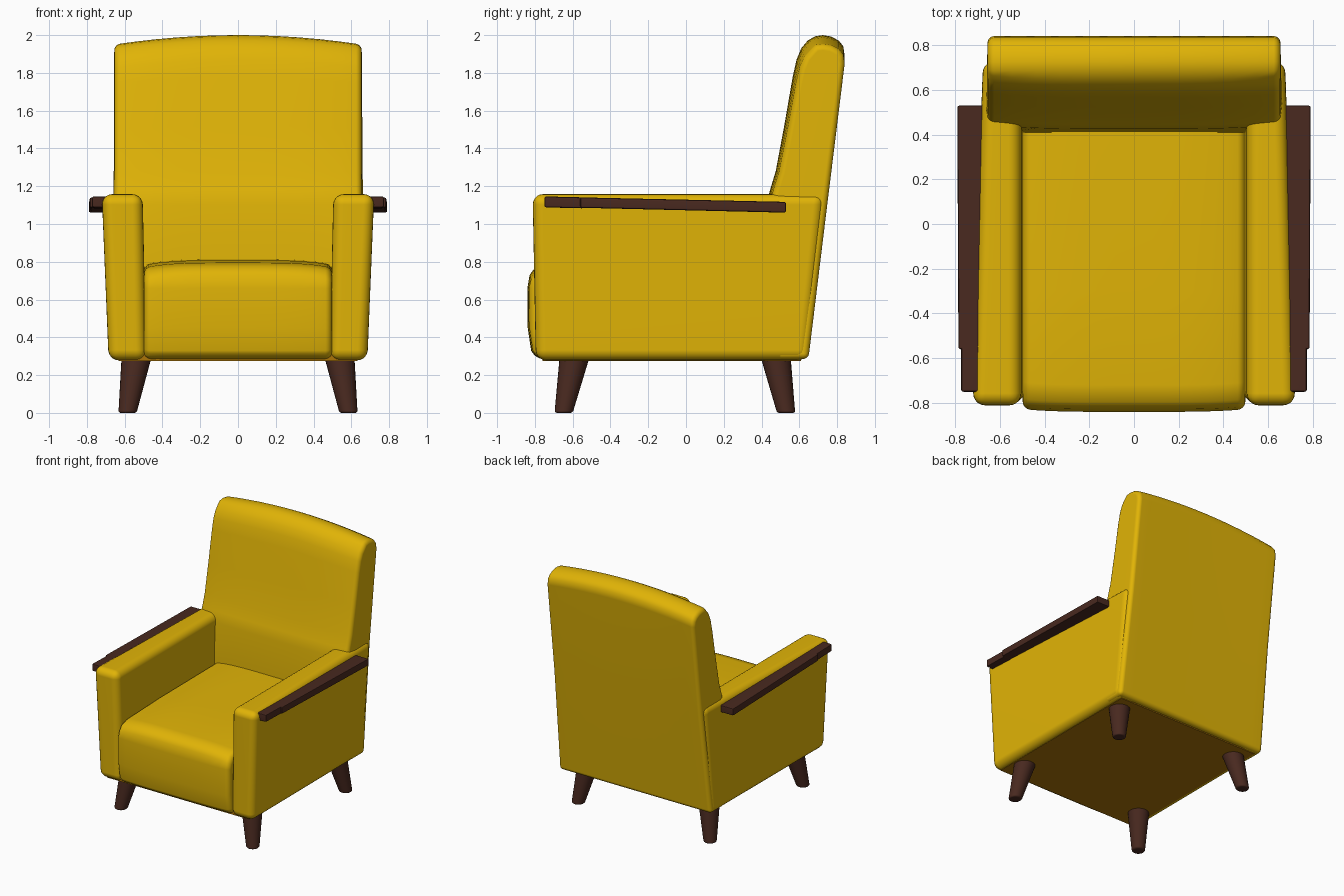
import bpy, bmesh, math
from mathutils import Vector

if "Cube" in bpy.data.objects:
    bpy.data.objects.remove(bpy.data.objects["Cube"])


def material(name, rgb):
    m = bpy.data.materials.new(name)
    m.diffuse_color = (*rgb, 1)
    m.use_nodes = True
    m.node_tree.nodes["Principled BSDF"].inputs["Base Color"].default_value = m.diffuse_color
    return m


YELLOW = material("mustard fabric", (0.75, 0.455, 0.002))
WOOD = material("dark brown wood", (0.066, 0.022, 0.014))
LINING = material("underside lining", (0.41, 0.175, 0.002))


def finish(name, bm, mat, bevel=0.0, segments=4):
    """Round the sharp edges, shade smooth and link the object."""
    bmesh.ops.recalc_face_normals(bm, faces=bm.faces[:])
    if bevel:
        sharp = [e for e in bm.edges if len(e.link_faces) == 2
                 and e.calc_face_angle(0) > math.radians(50)]
        bmesh.ops.bevel(bm, geom=sharp, offset=bevel, segments=segments,
                        profile=0.5, affect='EDGES', clamp_overlap=True)
        bmesh.ops.recalc_face_normals(bm, faces=bm.faces[:])
    me = bpy.data.meshes.new(name)
    bm.to_mesh(me)
    bm.free()
    me.materials.append(mat)
    ob = bpy.data.objects.new(name, me)
    bpy.context.collection.objects.link(ob)
    bpy.ops.object.select_all(action='DESELECT')
    ob.select_set(True)
    bpy.context.view_layer.objects.active = ob
    bpy.ops.object.shade_smooth_by_angle(angle=math.radians(40))
    mod = ob.modifiers.new("even shading", 'WEIGHTED_NORMAL')
    mod.keep_sharp = True
    return ob


def block(name, corner, mat, bevel, segments=4):
    """Six-sided block; corner(i, j, k) gives each corner for 0/1 indices."""
    bm = bmesh.new()
    bmesh.ops.create_cube(bm, size=2)
    for v in bm.verts:
        v.co = Vector(corner(*(int(c > 0) for c in v.co)))
    return finish(name, bm, mat, bevel, segments)


def loft(name, profile, shape, mat, bevel, steps=12):
    """Sweep a y-z profile across x; shape(u, y, z) bends each point."""
    bm = bmesh.new()
    rings = []
    for i in range(steps + 1):
        u = -1 + 2 * i / steps
        rings.append([bm.verts.new(shape(u, y, z)) for y, z in profile])
    n = len(profile)
    for a, b in zip(rings, rings[1:]):
        for k in range(n):
            bm.faces.new((a[k], a[(k + 1) % n], b[(k + 1) % n], b[k]))
    bm.faces.new(rings[0])
    bm.faces.new(rings[-1])
    return finish(name, bm, mat, bevel)


# Backrest: leaning profile, arched top, slightly padded front
back_profile = [(0.41, 0.32), (0.41, 0.8), (0.425, 1.10), (0.445, 1.18),
                (0.475, 1.28), (0.52, 1.52), (0.565, 1.78), (0.585, 1.87),
                (0.61, 1.93), (0.645, 1.972), (0.685, 1.994), (0.725, 2.0),
                (0.77, 1.992), (0.81, 1.97), (0.833, 1.94), (0.84, 1.89),
                (0.75, 1.12), (0.648, 0.285), (0.50, 0.285)]


def back_shape(u, y, z):
    rise = max(0, (z - 1.2) / 0.8)
    front = 1 if y < 0.66 and z > 1.0 else 0
    half = 0.655 + 0.02 * min(1, max(0, (1.2 - z) / 0.9))
    return (u * half, y + 0.02 * front * u ** 4, z - 0.05 * rise * u * u)


loft("backrest", back_profile, back_shape, YELLOW, 0.03)

# Seat cushion: softly rounded front, flat top falling at the sides
seat_profile = [(-0.79, 0.285), (-0.82, 0.33), (-0.838, 0.45), (-0.84, 0.66),
                (-0.828, 0.73), (-0.795, 0.775), (-0.72, 0.795), (-0.3, 0.808),
                (0.45, 0.812), (0.45, 0.285)]


def seat_shape(u, y, z):
    drop = 0.025 * u ** 4 if z > 0.7 else 0
    inset = 0.012 * u ** 4 if y < -0.7 else 0
    return (u * 0.498, y + inset, z - drop)


loft("seat", seat_profile, seat_shape, YELLOW, 0.035)

# Underside lining
block("underside", lambda i, j, k: ((-0.63, 0.63)[i], (-0.76, 0.61)[j],
                                    (0.276, 0.31)[k]), LINING, 0)

for s, side in ((-1, "left"), (1, "right")):
    # Padded arm, wider at the top, rear edge tapering into the backrest
    def arm_corner(i, j, k):
        outer = (0.685, 0.723) if j == 0 else (0.68, 0.675)
        x = outer[k] if i else (0.485, 0.505)[k]
        y = (-0.795, -0.812)[k] if j == 0 else (0.645, 0.735)[k]
        return (s * x, y, (0.278, 1.158)[k])

    block(side + "_arm", arm_corner, YELLOW, 0.055, 5)

    # Wooden armrest rail, sloping down to the rear
    def rail_corner(i, j, k):
        z = (1.086, 1.141)[k] if j == 0 else (1.06, 1.117)[k]
        x = (0.785, 0.79)[j] if i else (0.69, 0.655)[j]
        return (s * x, (-0.56, 0.53)[j], z)

    block(side + "_armrest", rail_corner, WOOD, 0.01, 2)
    block(side + "_armrest_tip",
          lambda i, j, k: (s * (0.69, 0.773)[i], (-0.75, -0.54)[j],
                           (1.088, 1.146)[k] - 0.005 * j), WOOD, 0.01, 2)

    # Splayed tapered legs
    for end, y_top, y_foot in (("front", -0.585, -0.648), ("rear", 0.47, 0.53)):
        bm = bmesh.new()
        bmesh.ops.create_cone(bm, cap_ends=True, segments=24, radius1=0.048,
                              radius2=0.082, depth=0.32)
        for v in bm.verts:
            t = (v.co.z + 0.16) / 0.32
            v.co.x += s * (0.585 + (0.533 - 0.585) * t)
            v.co.y += y_foot + (y_top - y_foot) * t
            v.co.z += 0.16
        finish(f"{end}_{side}_leg", bm, WOOD, 0.012, 3)
